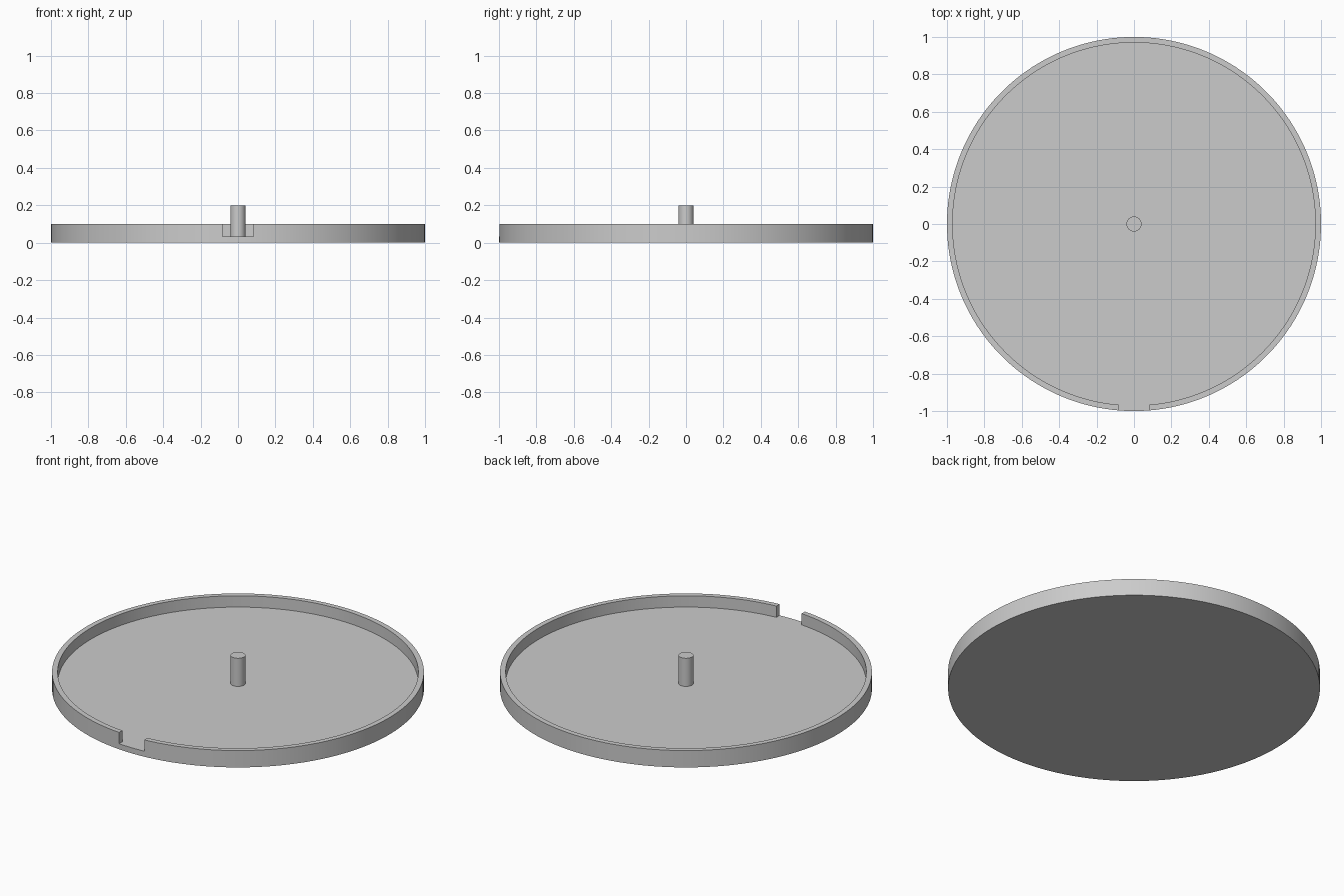
import bpy
import bmesh
from math import asin, cos, sin, pi

cube = bpy.data.objects.get("Cube")
if cube:
    bpy.data.objects.remove(cube, do_unlink=True)

R_OUT, R_IN, FLOOR, RIM = 1.0, 0.97, 0.033, 0.1
NOTCH = 0.083      # half width of the gap in the rim
SEGS, GAP = 160, 8

grey = bpy.data.materials.new("plain_grey")
grey.use_nodes = True
colour = (0.6, 0.6, 0.6, 1)
grey.diffuse_color = colour
grey.node_tree.nodes["Principled BSDF"].inputs["Base Color"].default_value = colour


def finish(bm, name):
    bmesh.ops.recalc_face_normals(bm, faces=bm.faces)
    mesh = bpy.data.meshes.new(name)
    bm.to_mesh(mesh)
    bm.free()
    obj = bpy.data.objects.new(name, mesh)
    bpy.context.collection.objects.link(obj)
    mesh.materials.append(grey)
    bpy.ops.object.select_all(action="DESELECT")
    obj.select_set(True)
    bpy.context.view_layer.objects.active = obj
    bpy.ops.object.shade_smooth_by_angle(angle=pi / 6)
    return obj


def arc(bm, r, z, start, end, n):
    """Vertices along an arc, angles measured from the front (-y)."""
    angles = [start + (end - start) * i / n for i in range(n + 1)]
    return [bm.verts.new((r * sin(a), -r * cos(a), z)) for a in angles]


def bridge(bm, a, b, closed=False):
    for i in range(len(a) - (not closed)):
        j = (i + 1) % len(a)
        bm.faces.new((a[i], a[j], b[j], b[i]))


# Tray: floor disc with a raised rim, open at the front notch
bm = bmesh.new()
h_out, h_in = asin(NOTCH / R_OUT), asin(NOTCH / R_IN)


def rim_arc(r, z, h):
    return arc(bm, r, z, h, 2 * pi - h, SEGS)


def full_ring(z):
    main = rim_arc(R_OUT, z, h_out)
    sill = arc(bm, R_OUT, z, -h_out, h_out, GAP)
    for v in (sill[0], sill[-1]):
        bm.verts.remove(v)
    return main, sill[1:-1]


base, base_sill = full_ring(0)
ledge, ledge_sill = full_ring(FLOOR)
top_out = rim_arc(R_OUT, RIM, h_out)
top_in = rim_arc(R_IN, RIM, h_in)
floor_in = rim_arc(R_IN, FLOOR, h_in)

bridge(bm, base + base_sill, ledge + ledge_sill, closed=True)
bridge(bm, ledge, top_out)
bridge(bm, top_out, top_in)
bridge(bm, top_in, floor_in)
for i in (0, -1):  # cut ends of the rim
    bm.faces.new((ledge[i], top_out[i], top_in[i], floor_in[i]))
bm.faces.new(base + base_sill)
bm.faces.new(floor_in + [ledge[-1]] + ledge_sill + [ledge[0]])
finish(bm, "tray")

# Centre pin
bm = bmesh.new()
bmesh.ops.create_cone(bm, cap_ends=True, segments=48, radius1=0.04, radius2=0.04, depth=0.2 - FLOOR)
pin = finish(bm, "centre_pin")
pin.location.z = (0.2 + FLOOR) / 2
